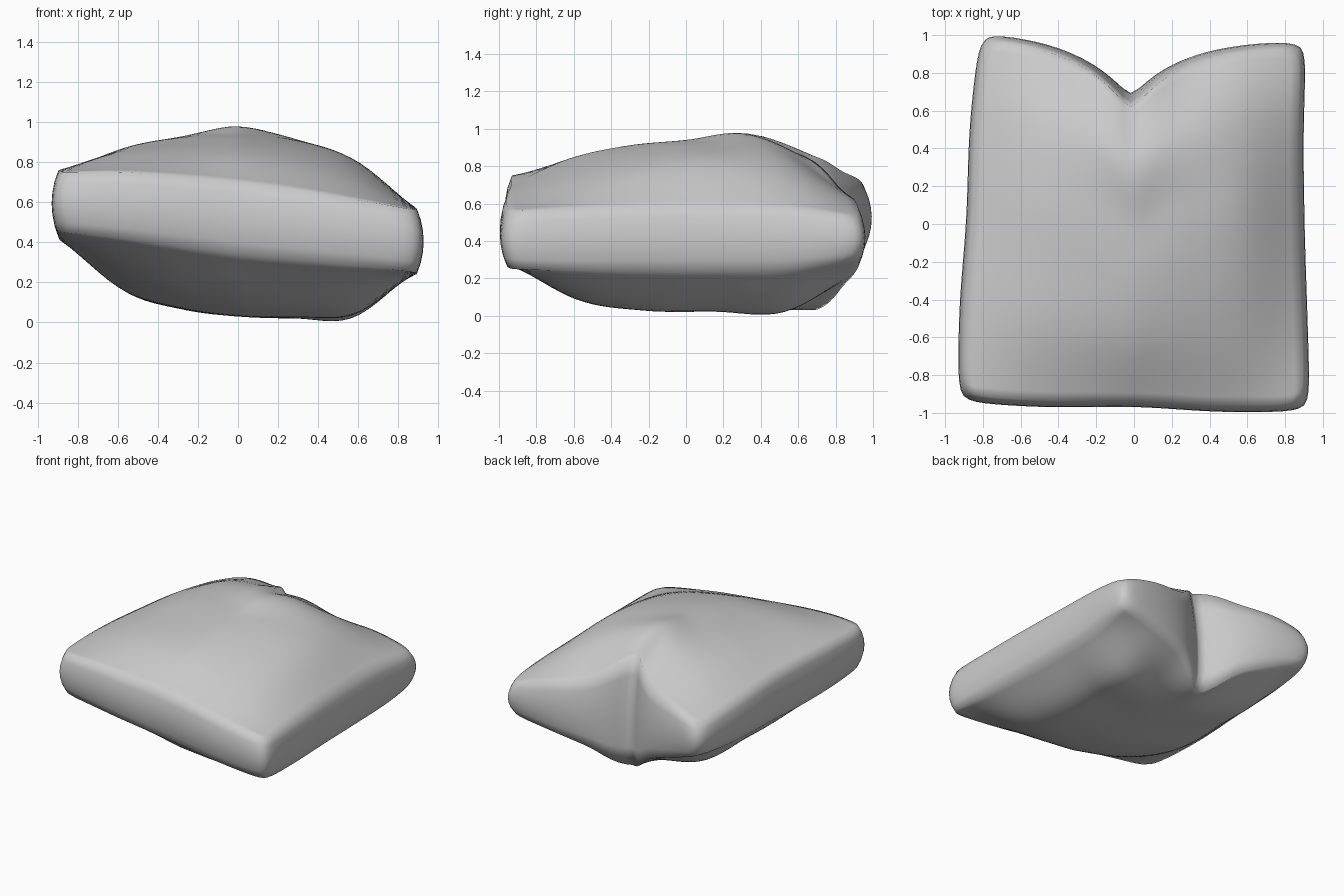
import bpy, bmesh, math

if "Cube" in bpy.data.objects:
    bpy.data.objects.remove(bpy.data.objects["Cube"])

N = 40      # grid divisions per side
RINGS = 6   # divisions across the rim


def spline(pts, s):
    """Catmull-Rom through evenly spaced values, s in -1..1."""
    n = len(pts) - 1
    f = (s + 1) / 2 * n
    i = min(max(int(f), 0), n - 1)
    t = f - i
    b, c = pts[i], pts[i + 1]
    a = pts[i - 1] if i > 0 else 2 * b - c
    d = pts[i + 2] if i + 2 <= n else 2 * c - b
    return b + 0.5 * t * (c - a + t * (2*a - 5*b + 4*c - d + t * (3*(b - c) + d - a)))


# Heights of the two panels, rows front to back, columns left to right
TOP = [(.75, .75, .73, .70, .66, .61, .56),
       (.76, .83, .85, .84, .80, .72, .57),
       (.76, .86, .90, .91, .88, .79, .58),
       (.74, .87, .925, .94, .91, .81, .58),
       (.70, .83, .91, .975, .89, .76, .57),
       (.65, .72, .77, .86, .68, .61, .53)]
BOTTOM = [(.45, .42, .38, .34, .31, .28, .25),
          (.42, .27, .17, .12, .09, .11, .24),
          (.40, .17, .08, .04, .03, .05, .24),
          (.40, .16, .07, .03, .03, .04, .24),
          (.40, .17, .08, .03, .03, .04, .25),
          (.41, .33, .22, .03, .17, .25, .30)]
# Seam outline
LEFT = (-.93, -.92, -.885, -.865, -.815)
RIGHT = (.93, .915, .90, .895, .91)
FRONT = (-.94, -.965, -.965, -.99, -.99)


def height(table, u, v):
    return spline([spline(row, u) for row in table], v)


def plan(u, v, notch, scale):
    """Plan position inside the outline, with the chopped notch at the back."""
    l, r = spline(LEFT, v), spline(RIGHT, v)
    x = l + (r - l) * (u + 1) / 2 - .065 * max(0, v) ** 2 * (1 - u * u)
    back = 1.0 - .02 * u - notch * math.exp(-(math.hypot(u, .03) - .03) / .32)
    front = spline(FRONT, u)
    y = front + (back - front) * (v + 1) / 2
    k = scale * (1 - .035 * abs(u * v) ** 14)
    return x * k, y * k


bm = bmesh.new()


def panel(table, notch):
    g = []
    for j in range(N + 1):
        v = -1 + 2 * j / N
        row = []
        for i in range(N + 1):
            u = -1 + 2 * i / N
            row.append(bm.verts.new((*plan(u, v, notch, .968), max(0, height(table, u, v)))))
        g.append(row)
    for j in range(N):
        for i in range(N):
            bm.faces.new((g[j][i], g[j][i+1], g[j+1][i+1], g[j+1][i]))
    return g


# Top and bottom panels
top = panel(TOP, .36)
bottom = panel(BOTTOM, .30)

# Rounded rim joining the panels
loop = ([(i, 0) for i in range(N)] + [(N, j) for j in range(N)] +
        [(i, N) for i in range(N, 0, -1)] + [(0, j) for j in range(N, 0, -1)])
rings = [[bottom[j][i] for i, j in loop]]
for k in range(1, RINGS):
    t = k / RINGS
    ring = []
    for i, j in loop:
        u, v = -1 + 2 * i / N, -1 + 2 * j / N
        notch = .30 + .06 * t ** 2
        x, y = plan(u, v, notch, .968 + .036 * math.sin(math.pi * t) ** .8)
        z = bottom[j][i].co.z * (1 - t) + top[j][i].co.z * t
        ring.append(bm.verts.new((x, y, z)))
    rings.append(ring)
rings.append([top[j][i] for i, j in loop])
for a, b in zip(rings, rings[1:]):
    for i in range(len(loop)):
        n = (i + 1) % len(loop)
        bm.faces.new((a[i], a[n], b[n], b[i]))

bmesh.ops.recalc_face_normals(bm, faces=bm.faces)
for f in bm.faces:
    f.smooth = True
mesh = bpy.data.meshes.new("cushion")
bm.to_mesh(mesh)
bm.free()
bpy.context.collection.objects.link(bpy.data.objects.new("cushion", mesh))
